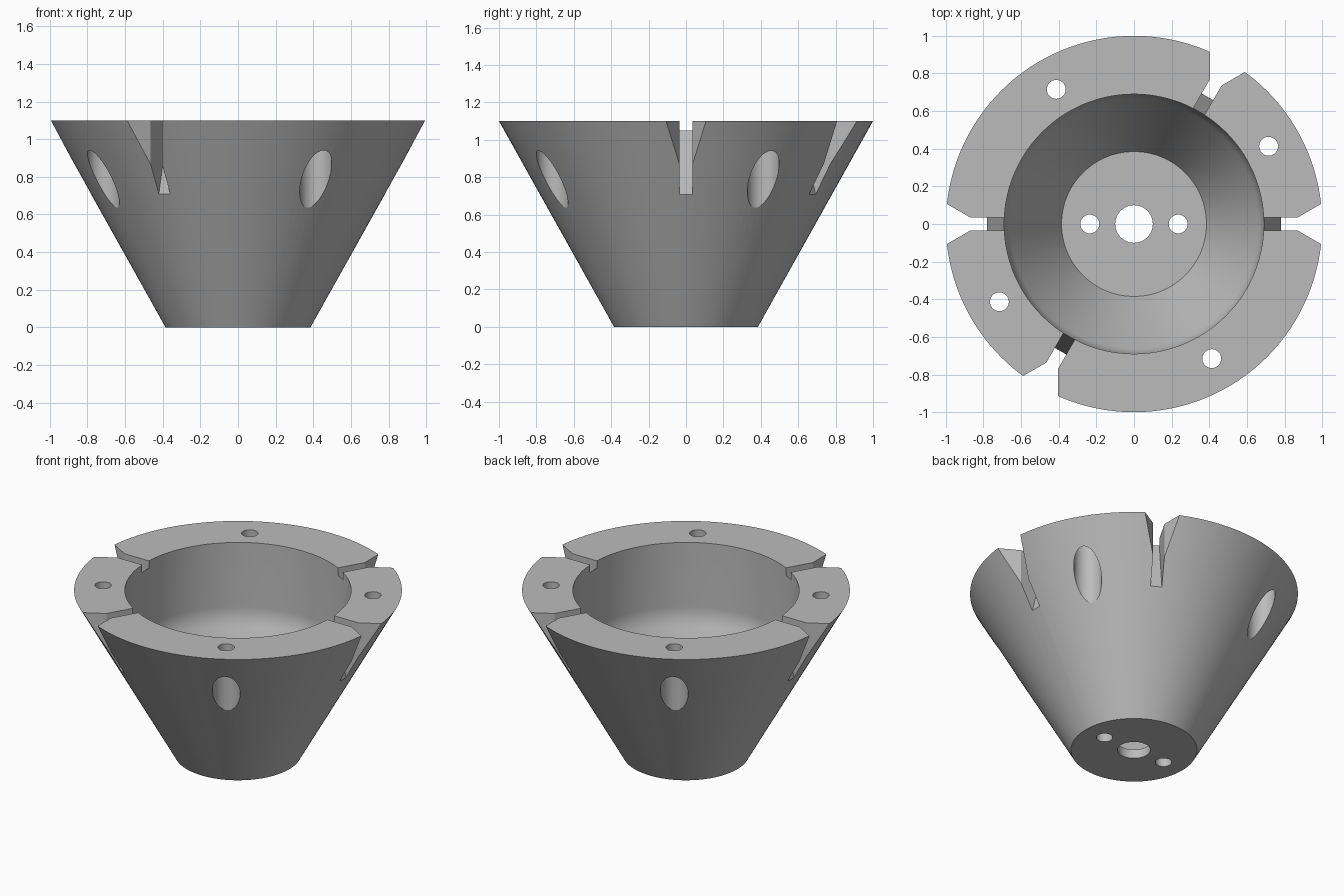
import bpy, bmesh
from math import radians, sin, cos, pi
from mathutils import Matrix, Vector

cube = bpy.data.objects.get("Cube")
if cube:
    bpy.data.objects.remove(cube, do_unlink=True)

HEIGHT, R_BASE, R_TOP, R_BORE = 1.10, 0.385, 1.0, 0.69
SLOPE = (R_TOP - R_BASE) / HEIGHT
FLOOR = 0.06
SLOT_ANGLES = (0, 60, 180, 240)
BOLT_ANGLES = (30, 120, 210, 300)

grey = bpy.data.materials.new("grey metal")
grey.use_nodes = True
colour = (0.5, 0.5, 0.5, 1)
grey.diffuse_color = colour
grey.node_tree.nodes["Principled BSDF"].inputs["Base Color"].default_value = colour


def make_object(name, bm):
    bmesh.ops.recalc_face_normals(bm, faces=bm.faces)
    mesh = bpy.data.meshes.new(name)
    bm.to_mesh(mesh)
    bm.free()
    mesh.materials.append(grey)
    obj = bpy.data.objects.new(name, mesh)
    bpy.context.collection.objects.link(obj)
    return obj


def add_cylinder(bm, radius, x, y, z0, z1, sides=48):
    bmesh.ops.create_cone(bm, cap_ends=True, segments=sides, radius1=radius,
                          radius2=radius, depth=z1 - z0,
                          matrix=Matrix.Translation((x, y, (z0 + z1) / 2)))


def add_prism(bm, outline, shift, turn):
    """Extrude a closed outline along shift, then turn it about z."""
    face = bm.faces.new([bm.verts.new(p) for p in outline])
    extruded = bmesh.ops.extrude_face_region(bm, geom=[face])["geom"]
    top = [v for v in extruded if isinstance(v, bmesh.types.BMVert)]
    bmesh.ops.translate(bm, vec=shift, verts=top)
    new = list(face.verts) + top if face.is_valid else list(bm.verts)[-2 * len(top):]
    bmesh.ops.rotate(bm, verts=new, cent=(0, 0, 0),
                     matrix=Matrix.Rotation(radians(turn), 3, "Z"))


# Inner profile: floor, sloped wall parallel to the outside, blend, straight bore
blend = 0.24
z_crease = FLOOR + (R_BORE - R_BASE) / SLOPE
tilt = Vector((SLOPE, 1)).angle(Vector((0, 1)))
z_blend = z_crease + blend * sin(tilt / 2) / cos(tilt / 2)
arc = [(R_BORE - blend + blend * cos(a), z_blend - blend * sin(a))
       for a in (tilt * (8 - i) / 8 for i in range(9))]
profile = [(0, 0), (R_BASE, 0), (R_TOP, HEIGHT), (R_BORE, HEIGHT)]
profile += arc[::-1] + [(R_BASE, FLOOR), (0, FLOOR)]

# Conical cup body
bm = bmesh.new()
verts = [bm.verts.new((r, 0, z)) for r, z in profile]
edges = [bm.edges.new(pair) for pair in zip(verts, verts[1:])]
bmesh.ops.spin(bm, geom=verts + edges, cent=(0, 0, 0), axis=(0, 0, 1),
               angle=2 * pi, steps=128, use_duplicate=False)
bmesh.ops.remove_doubles(bm, verts=bm.verts, dist=1e-4)
body = make_object("conical_cup", bm)

# Floor holes and rim bolt holes
holes = bmesh.new()
add_cylinder(holes, 0.1, 0, 0, -0.1, 0.2)
for x in (-0.235, 0.235):
    add_cylinder(holes, 0.05, x, 0, -0.1, 0.2)
counterbores = bmesh.new()
for angle in BOLT_ANGLES:
    x, y = 0.826 * cos(radians(angle)), 0.826 * sin(radians(angle))
    add_cylinder(holes, 0.05, x, y, 0.3, 1.2)
    add_cylinder(counterbores, 0.085, x, y, 0.3, 1.05)

# Narrow slots with a steep floor, and their flared outer mouths
blades, flares = bmesh.new(), bmesh.new()
half = 0.035
for angle in SLOT_ANGLES:
    side = [(0.6, 1.2), (0.6, 1.05), (R_BORE, 1.05), (0.8, 0.634), (1.1, 0.634), (1.1, 1.2)]
    add_prism(blades, [(r, -half, z) for r, z in side], (0, 2 * half, 0), angle)
    wedge = [(0.81, 0), (1.1, -0.168), (1.1, 0.168)]
    add_prism(flares, [(x, y, 0.7) for x, y in wedge], (0, 0, 0.5), angle)

# Cut everything out of the body
bpy.context.view_layer.objects.active = body
for name, cutter_bm in (("hole_cutter", holes), ("counterbore_cutter", counterbores),
                        ("slot_cutter", blades), ("flare_cutter", flares)):
    cutter = make_object(name, cutter_bm)
    cutter.hide_render = True
    mod = body.modifiers.new(name, "BOOLEAN")
    mod.operation = "DIFFERENCE"
    mod.solver = "EXACT"
    mod.object = cutter
    bpy.ops.object.modifier_apply(modifier=name)
    bpy.data.objects.remove(cutter, do_unlink=True)

bpy.ops.object.select_all(action="DESELECT")
body.select_set(True)
bpy.ops.object.shade_smooth_by_angle(angle=radians(25))
